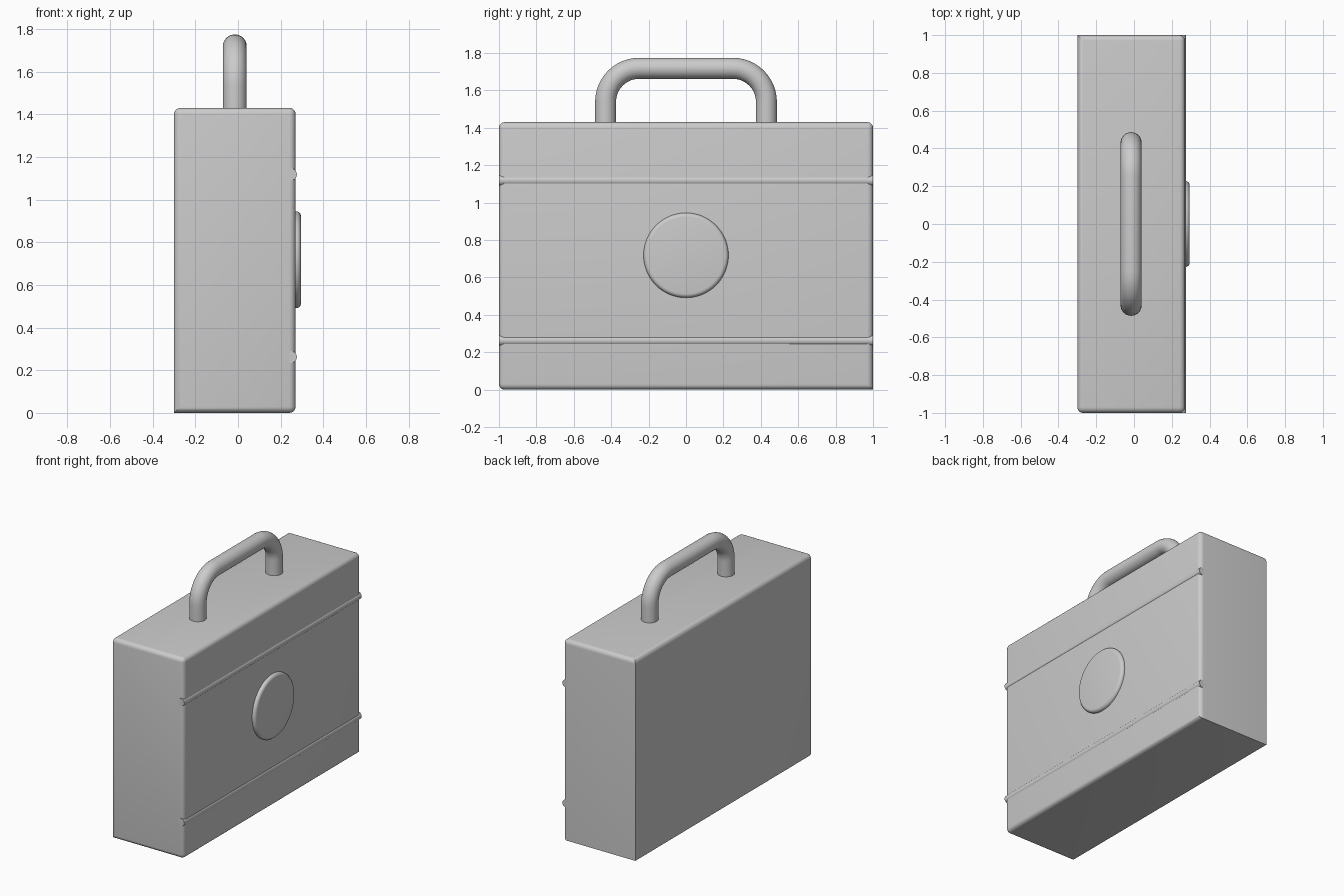
import bpy, bmesh, math
from mathutils import Matrix, Vector

cube = bpy.data.objects.get("Cube")
if cube:
    bpy.data.objects.remove(cube, do_unlink=True)

grey = bpy.data.materials.new("light_grey")
grey.use_nodes = True
grey.diffuse_color = (0.6, 0.6, 0.6, 1)
grey.node_tree.nodes["Principled BSDF"].inputs["Base Color"].default_value = (0.6, 0.6, 0.6, 1)


def finish(name, bm, angle=35):
    """Turn a bmesh into a smooth-shaded grey object."""
    bmesh.ops.recalc_face_normals(bm, faces=bm.faces[:])
    mesh = bpy.data.meshes.new(name)
    bm.to_mesh(mesh)
    bm.free()
    mesh.materials.append(grey)
    obj = bpy.data.objects.new(name, mesh)
    bpy.context.collection.objects.link(obj)
    bpy.ops.object.select_all(action='DESELECT')
    obj.select_set(True)
    bpy.context.view_layer.objects.active = obj
    bpy.ops.object.shade_smooth_by_angle(angle=math.radians(angle))
    return obj


def cylinder(radius, depth, centre, axis, segments):
    bm = bmesh.new()
    turn = Vector((0, 0, 1)).rotation_difference(Vector(axis)).to_matrix().to_4x4()
    bmesh.ops.create_cone(bm, cap_ends=True, segments=segments, radius1=radius,
                          radius2=radius, depth=depth,
                          matrix=Matrix.Translation(centre) @ turn)
    return bm


# Case body: every edge rounded except the three at the lower rear corner
bm = bmesh.new()
bmesh.ops.create_cube(bm, size=1, matrix=Matrix.Translation((-0.015, 0, 0.715))
                      @ Matrix.Diagonal((0.57, 2, 1.43, 1)))
corner = min(bm.verts, key=lambda v: v.co.x - v.co.y + v.co.z)
rounded = [e for e in bm.edges if corner not in e.verts]
bmesh.ops.bevel(bm, geom=rounded, offset=0.03, segments=5, profile=0.5,
                affect='EDGES', clamp_overlap=True)
finish("case_body", bm)

# Raised ribs along the decorated side
for name, z in (("upper_rib", 1.118), ("lower_rib", 0.262)):
    finish(name, cylinder(0.028, 2, (0.248, 0, z), (0, 1, 0), 24))

# Round badge with a softened outer rim
bm = cylinder(0.227, 0.06, (0.265, 0, 0.718), (1, 0, 0), 64)
rim = [e for e in bm.edges if all(v.co.x > 0.28 for v in e.verts)]
bmesh.ops.bevel(bm, geom=rim, offset=0.022, segments=5, profile=0.5, affect='EDGES')
finish("round_badge", bm)

# Carrying handle: a round tube swept along an arch with rounded corners
half, top, bend, steps = 0.43, 1.718, 0.18, 12
path = [(-half, 1.4)]
for side, start in ((-1, math.pi), (1, math.pi / 2)):
    for i in range(steps + 1):
        a = start - i / steps * math.pi / 2
        path.append((side * (half - bend) + bend * math.cos(a),
                     top - bend + bend * math.sin(a)))
path.append((half, 1.4))

bm = bmesh.new()
rings = []
for i, (y, z) in enumerate(path):
    before, after = path[max(i - 1, 0)], path[min(i + 1, len(path) - 1)]
    tangent = Vector((0, after[0] - before[0], after[1] - before[1])).normalized()
    out = tangent.cross(Vector((1, 0, 0)))
    ring = []
    for k in range(32):
        a = math.tau * k / 32
        offset = Vector((math.cos(a), 0, 0)) + out * math.sin(a)
        ring.append(bm.verts.new(Vector((-0.015, y, z)) + offset * 0.056))
    rings.append(ring)
for r, s in zip(rings, rings[1:]):
    for k in range(32):
        n = (k + 1) % 32
        bm.faces.new((r[k], r[n], s[n], s[k]))
bm.faces.new(rings[0])
bm.faces.new(rings[-1])
finish("handle", bm)
